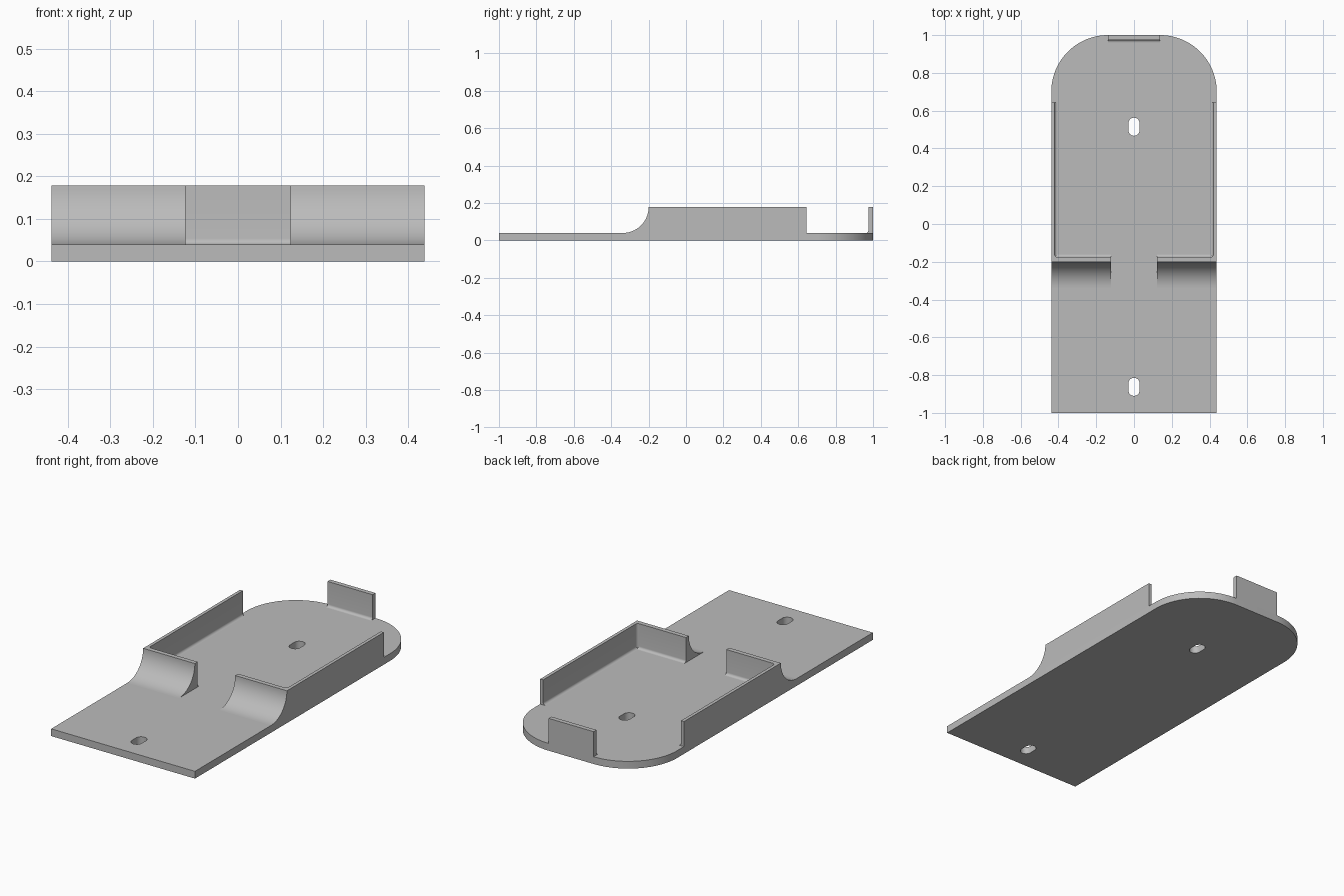
import bpy, bmesh
from math import sin, cos, pi
from mathutils import Vector

if "Cube" in bpy.data.objects:
    bpy.data.objects.remove(bpy.data.objects["Cube"])

# Main dimensions
HALF_W, BASE, TOP = 0.438, 0.04, 0.178
SIDE_IN, FRONT_OUT, FRONT_IN, GAP = 0.42, -0.2, -0.175, 0.123
FILLET = 0.014

grey = bpy.data.materials.new("plain grey")
grey.use_nodes = True
grey.diffuse_color = (0.5, 0.5, 0.5, 1)
grey.node_tree.nodes["Principled BSDF"].inputs["Base Color"].default_value = (0.5, 0.5, 0.5, 1)


def arc(cx, cy, r, start, end, steps=12):
    angles = [start + (end - start) * i / steps for i in range(steps + 1)]
    return [(cx + r * cos(a), cy + r * sin(a)) for a in angles]


def prism(name, loops, place, start, end):
    """Fill the outline (with any holes) and extrude it from start to end."""
    bm = bmesh.new()
    edges = []
    for loop in loops:
        vs = [bm.verts.new(place(u, v, start)) for u, v in loop]
        edges += [bm.edges.new((vs[i - 1], vs[i])) for i in range(len(vs))]
    bmesh.ops.triangle_fill(bm, edges=edges, use_beauty=True)
    out = bmesh.ops.extrude_face_region(bm, geom=bm.faces[:], use_keep_orig=True)
    moved = [g for g in out["geom"] if isinstance(g, bmesh.types.BMVert)]
    shift = Vector(place(0, 0, end)) - Vector(place(0, 0, start))
    bmesh.ops.translate(bm, verts=moved, vec=shift)
    bmesh.ops.recalc_face_normals(bm, faces=bm.faces[:])
    mesh = bpy.data.meshes.new(name)
    bm.to_mesh(mesh)
    bm.free()
    mesh.materials.append(grey)
    obj = bpy.data.objects.new(name, mesh)
    bpy.context.collection.objects.link(obj)
    bpy.ops.object.select_all(action="DESELECT")
    obj.select_set(True)
    bpy.context.view_layer.objects.active = obj
    bpy.ops.object.shade_smooth_by_angle(angle=pi / 6)
    return obj


def along_z(u, v, w):
    return (u, v, w)


def along_x(u, v, w):
    return (w, u, v)


def slot(cy, r=0.03, straight=0.018):
    return arc(0, cy + straight, r, 0, pi) + arc(0, cy - straight, r, pi, 2 * pi)


# Base plate with rounded back corners and two screw slots
R = 0.3
outline = [(-HALF_W, -1), (HALF_W, -1)]
outline += arc(HALF_W - R, 1 - R, R, 0, pi / 2, 24)
outline += arc(R - HALF_W, 1 - R, R, pi / 2, pi, 24)
prism("base_plate", [outline, slot(0.515), slot(-0.862)], along_z, 0, BASE)

for side, s in (("left", 1), ("right", -1)):
    # Side wall with a small inner fillet at its foot
    foot = arc(SIDE_IN - FILLET, BASE + FILLET, FILLET, -pi / 2, 0, 6)
    profile = [(HALF_W, TOP), (HALF_W, BASE)] + foot + [(SIDE_IN, TOP)]
    prism(side + "_side_wall", [profile],
          lambda u, v, w: (s * u, w, v), FRONT_OUT, 0.643)

    # Front wall with a large concave sweep outside and a small fillet inside
    sweep = TOP - BASE
    profile = arc(FRONT_OUT - sweep, TOP, sweep, 0, -pi / 2, 20)
    profile += arc(FRONT_IN + FILLET, BASE + FILLET, FILLET, -pi / 2, -pi, 6)
    profile += [(FRONT_IN, TOP)]
    prism(side + "_front_wall", [profile], along_x, s * GAP, s * HALF_W)

    # Rounded inner corner between the two walls
    corner = arc(SIDE_IN - FILLET, FRONT_IN + FILLET, FILLET, -pi / 2, 0, 6)
    prism(side + "_corner_fillet", [corner + [(SIDE_IN, FRONT_IN)]],
          lambda u, v, w: (s * u, v, w), BASE, TOP)

# Upright tab at the back edge
foot = arc(0.975 - FILLET, BASE + FILLET, FILLET, -pi / 2, 0, 6)
prism("back_tab", [[(1, TOP), (1, BASE)] + foot + [(0.975, TOP)]], along_x, -0.137, 0.137)
